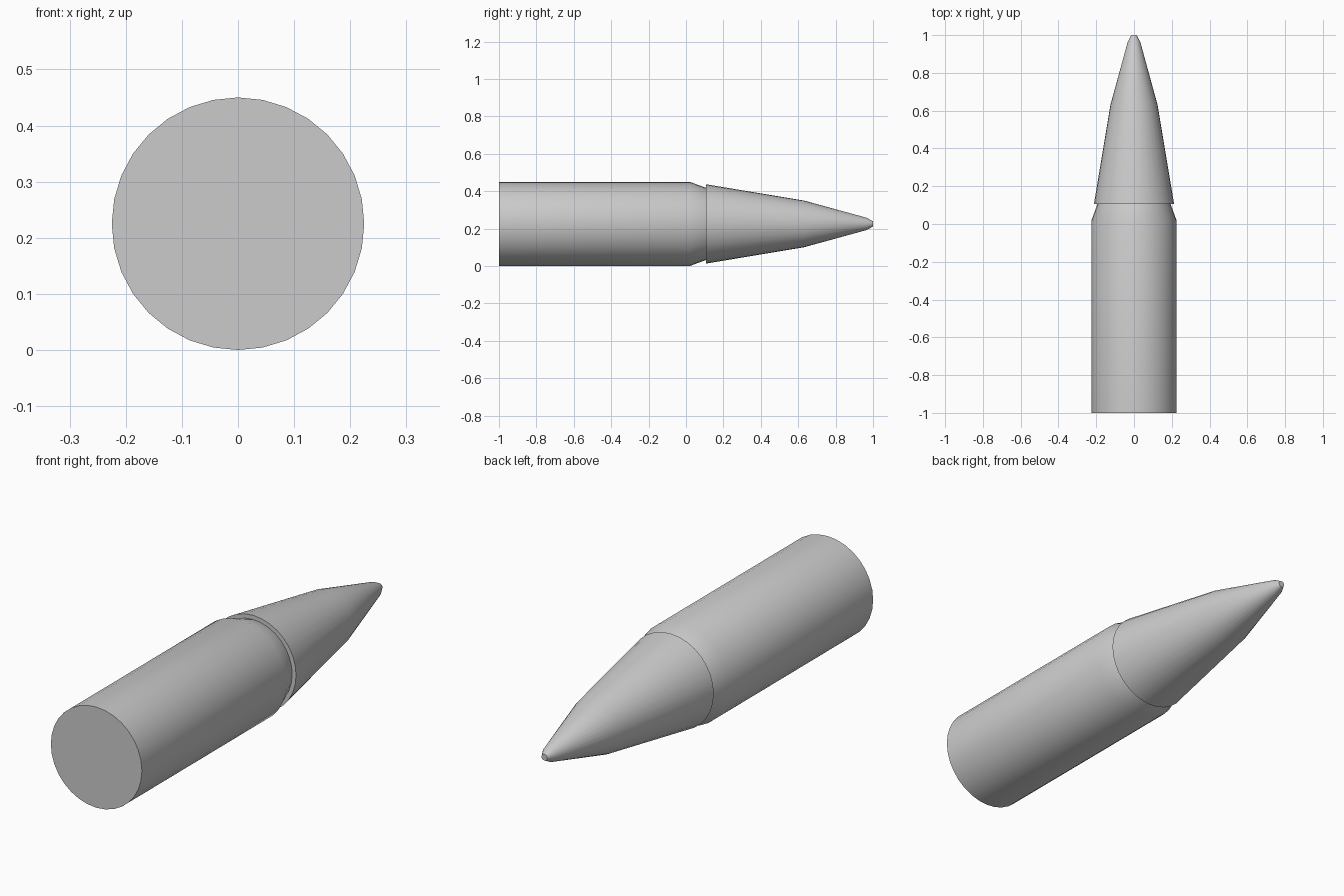
import bpy
import bmesh
import math

cube = bpy.data.objects.get("Cube")
if cube:
    bpy.data.objects.remove(cube, do_unlink=True)

SIDES = 32
RADIUS = 0.225

# Single plain grey material
grey = bpy.data.materials.new("plain_grey")
grey.use_nodes = True
colour = (0.6, 0.6, 0.6, 1)
grey.diffuse_color = colour
grey.node_tree.nodes["Principled BSDF"].inputs["Base Color"].default_value = colour


def turned_part(name, profile):
    """Turn (y, radius) points around the long axis and cap both ends."""
    bm = bmesh.new()
    rings = []
    for y, r in profile:
        angles = [2 * math.pi * i / SIDES for i in range(SIDES)]
        rings.append([bm.verts.new((r * math.sin(a), y, RADIUS + r * math.cos(a)))
                      for a in angles])
    for a, b in zip(rings, rings[1:]):
        for i in range(SIDES):
            j = (i + 1) % SIDES
            bm.faces.new((a[i], a[j], b[j], b[i]))
    bm.faces.new(rings[0])
    bm.faces.new(rings[-1])
    bmesh.ops.recalc_face_normals(bm, faces=bm.faces)
    mesh = bpy.data.meshes.new(name)
    bm.to_mesh(mesh)
    bm.free()
    mesh.materials.append(grey)
    obj = bpy.data.objects.new(name, mesh)
    bpy.context.collection.objects.link(obj)
    bpy.ops.object.select_all(action="DESELECT")
    obj.select_set(True)
    bpy.context.view_layer.objects.active = obj
    bpy.ops.object.shade_smooth_by_angle(angle=math.radians(32))
    return obj


# Straight casing with a tapered shoulder
turned_part("casing", [(-1, RADIUS), (0.02, RADIUS), (0.107, 0.193)])

# Pointed nose with an overhanging rear rim and a blunt end
turned_part("nose", [(0.107, 0.212), (0.63, 0.125), (0.965, 0.033), (1, 0.014)])
